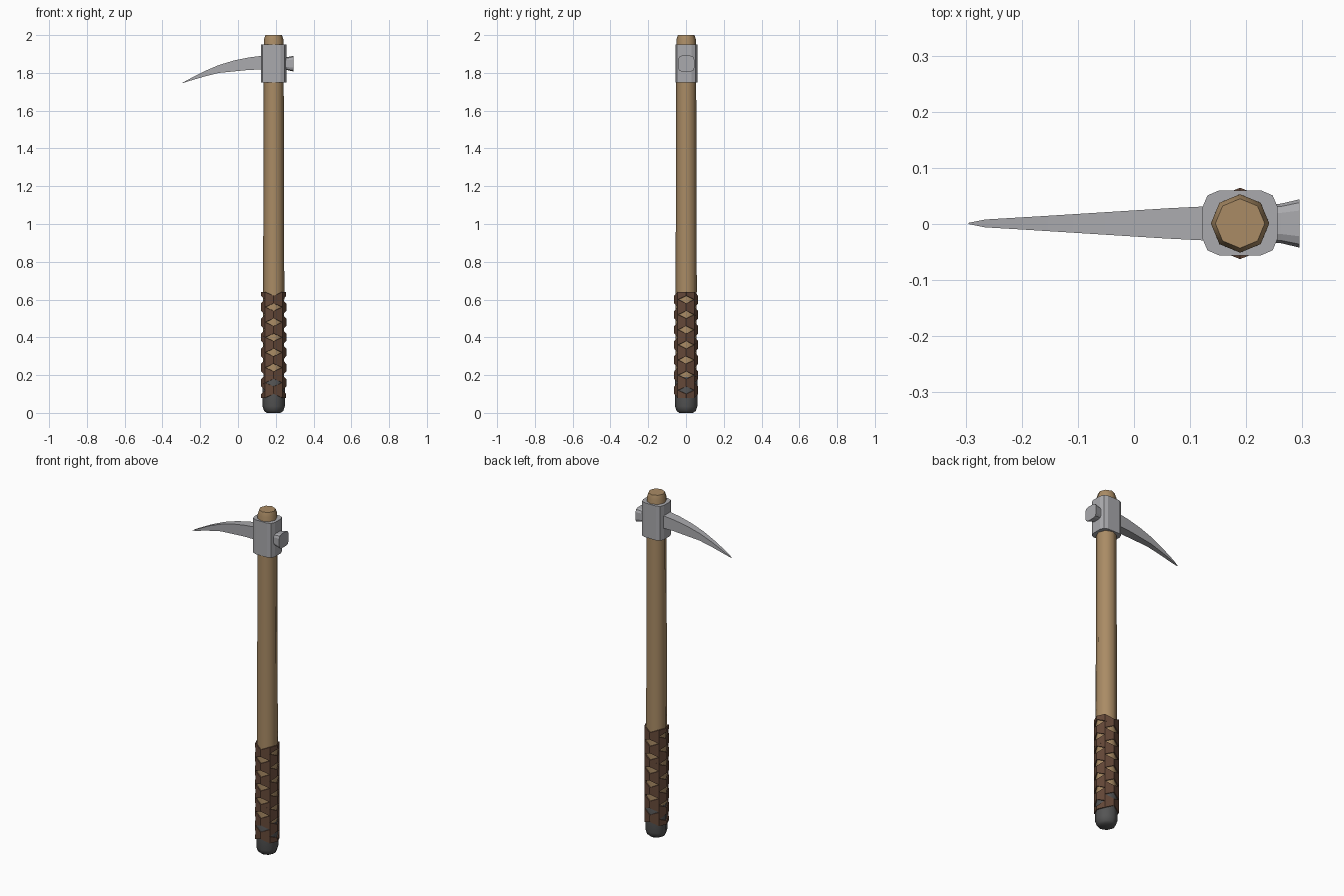
import bpy, bmesh
from math import pi, cos, sin, radians

if "Cube" in bpy.data.objects:
    bpy.data.objects.remove(bpy.data.objects["Cube"])

CX, CY = 0.189, 0.001


def material(name, rgb):
    m = bpy.data.materials.new(name)
    m.diffuse_color = (*rgb, 1)
    m.use_nodes = True
    m.node_tree.nodes["Principled BSDF"].inputs["Base Color"].default_value = m.diffuse_color
    return m


wood = material("wood", (0.40, 0.26, 0.13))
leather = material("leather", (0.13, 0.065, 0.04))
dark = material("dark_metal", (0.09, 0.09, 0.09))
steel = material("steel", (0.40, 0.40, 0.42))


def make(name, verts, faces, mat, smooth=None):
    me = bpy.data.meshes.new(name)
    me.from_pydata(verts, [], faces)
    bm = bmesh.new()
    bm.from_mesh(me)
    bmesh.ops.recalc_face_normals(bm, faces=bm.faces)
    bm.to_mesh(me)
    bm.free()
    ob = bpy.data.objects.new(name, me)
    bpy.context.collection.objects.link(ob)
    me.materials.append(mat)
    if smooth:
        bpy.ops.object.select_all(action='DESELECT')
        ob.select_set(True)
        bpy.context.view_layer.objects.active = ob
        bpy.ops.object.shade_smooth_by_angle(angle=radians(smooth))
    return ob


def loft(name, rings, mat, smooth=None):
    """Skin a list of equal-length closed rings and cap both ends."""
    n = len(rings[0])
    verts = [v for r in rings for v in r]
    faces = [(i * n + j, i * n + (j + 1) % n, (i + 1) * n + (j + 1) % n, (i + 1) * n + j)
             for i in range(len(rings) - 1) for j in range(n)]
    faces += [tuple(range(n)), tuple(range(len(verts) - n, len(verts)))]
    return make(name, verts, faces, mat, smooth)


def ring(r, z, n=8):
    return [(CX + r * cos(2 * pi * k / n), CY + r * sin(2 * pi * k / n), z) for k in range(n)]


def rounded(hx, hy, c):
    """Rectangle outline with two-step chamfered corners."""
    out = []
    for sx, sy, flip in ((1, 1, 0), (-1, 1, 1), (-1, -1, 0), (1, -1, 1)):
        pts = [(hx, hy - c), (hx - 0.3 * c, hy - 0.3 * c), (hx - c, hy)]
        out += [(sx * x, sy * y) for x, y in (pts[::-1] if flip else pts)]
    return out


# Wooden shaft and metal butt cap
loft("handle", [ring(r, z) for r, z in
                ((0.055, 0.03), (0.056, 0.7), (0.053, 1.75), (0.052, 1.975), (0.044, 2.0))], wood, 50)
loft("butt_cap", [ring(r, z) for r, z in
                  ((0.036, 0.0), (0.051, 0.01), (0.059, 0.035), (0.060, 0.17), (0.056, 0.19))], dark, 50)

# Criss-cross leather grip: opposite-handed ribbons
Z0, Z1, PITCH, W = 0.08, 0.64, 0.16, 0.04
for hand in (1, -1):
    steps = round((Z1 - Z0) / PITCH * 8)
    for strand in (0, 1):
        verts, faces = [], []
        for k in range(steps + 1):
            a = hand * 2 * pi * k / 8 + strand * pi
            z = Z0 + PITCH * k / 8
            rx, ry = 0.0635, 0.0605
            for dz in (-W / 2, W / 2):
                verts.append((CX + rx * cos(a), CY + ry * sin(a), min(max(z + dz, Z0), Z1)))
            if k:
                faces.append((2 * k - 2, 2 * k, 2 * k + 1, 2 * k - 1))
        ob = make("grip_wrap", verts, faces, leather)
        mod = ob.modifiers.new("thickness", 'SOLIDIFY')
        mod.thickness = 0.006
        mod.offset = -1 if hand * faces[0][1] > 0 else 1
        mod.offset = 0

# Steel collar around the shaft
loft("collar", [[(CX + x, CY + 0.001 + y, z) for x, y in rounded(0.067, 0.058, 0.03)]
                for z in (1.75, 1.95)], steel)

# Curved tapering spike: x, top z, bottom z, half width
spike = [(0.14, 1.892, 1.818, 0.031), (0.06, 1.882, 1.816, 0.027), (-0.02, 1.866, 1.808, 0.022),
         (-0.10, 1.842, 1.800, 0.017), (-0.18, 1.808, 1.780, 0.012), (-0.265, 1.764, 1.755, 0.007),
         (-0.295, 1.747, 1.745, 0.001)]
loft("spike", [[(x, CY - w, b), (x, CY + w, b), (x, CY + w, t), (x, CY - w, t)]
               for x, t, b, w in spike], steel, 30)

# Flared hammer face
loft("hammer", [[(x, CY + y * s, 1.849 + z * s) for y, z in rounded(0.043, 0.042, 0.02)]
                for x, s in ((0.24, 0.78), (0.262, 0.82), (0.295, 1.0))], steel)
